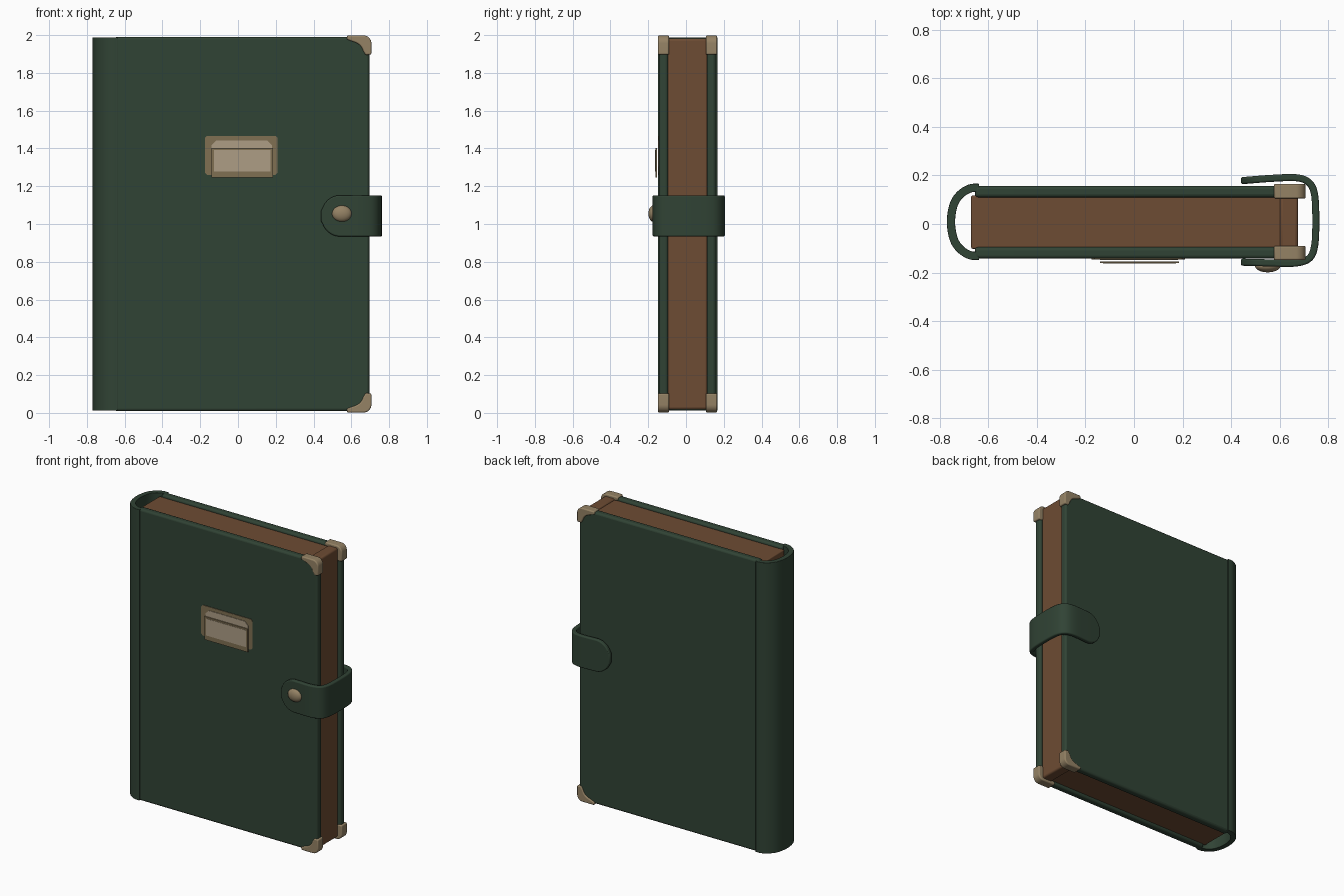
import bpy, bmesh, math
from mathutils import Vector

if "Cube" in bpy.data.objects:
    bpy.data.objects.remove(bpy.data.objects["Cube"])


def material(name, rgb):
    m = bpy.data.materials.new(name)
    m.diffuse_color = (*rgb, 1)
    m.use_nodes = True
    m.node_tree.nodes["Principled BSDF"].inputs["Base Color"].default_value = m.diffuse_color
    return m


GREEN = material("dark green leather", (0.030, 0.056, 0.035))
BROWN = material("brown pages", (0.155, 0.072, 0.033))
BRASS = material("aged brass", (0.30, 0.225, 0.13))
DARK = material("dark brass", (0.215, 0.16, 0.085))
PAPER = material("label paper", (0.42, 0.34, 0.235))


def finish(name, bm, mat, bevel=0.0, segs=3):
    bmesh.ops.recalc_face_normals(bm, faces=bm.faces[:])
    me = bpy.data.meshes.new(name)
    bm.to_mesh(me)
    bm.free()
    ob = bpy.data.objects.new(name, me)
    bpy.context.collection.objects.link(ob)
    me.materials.append(mat)
    if bevel:
        b = ob.modifiers.new("bevel", "BEVEL")
        b.width, b.segments = bevel, segs
        b.limit_method, b.angle_limit = "ANGLE", math.radians(50)
    bpy.ops.object.select_all(action="DESELECT")
    ob.select_set(True)
    bpy.context.view_layer.objects.active = ob
    bpy.ops.object.shade_smooth_by_angle(angle=math.radians(40))
    return ob


def prism(name, outline, y0, y1, mat, bevel=0.0):
    """Extrude an x-z outline from y0 to y1."""
    bm = bmesh.new()
    f = bm.faces.new([bm.verts.new((x, y0, z)) for x, z in outline])
    ext = bmesh.ops.extrude_face_region(bm, geom=[f])["geom"]
    vs = [v for v in ext if isinstance(v, bmesh.types.BMVert)]
    bmesh.ops.translate(bm, verts=vs, vec=(0, y1 - y0, 0))
    return finish(name, bm, mat, bevel)


def rect(x0, x1, z0, z1):
    return [(x0, z0), (x1, z0), (x1, z1), (x0, z1)]


def arc(cx, cz, r, a0, a1, n=8):
    return [(cx + r * math.cos(math.radians(a0 + (a1 - a0) * i / n)),
             cz + r * math.sin(math.radians(a0 + (a1 - a0) * i / n))) for i in range(n + 1)]


def smooth_path(pts, n=16):
    """Catmull-Rom curve through the points."""
    p = [Vector(q) for q in pts]
    p = [2 * p[0] - p[1]] + p + [2 * p[-1] - p[-2]]
    out = []
    for a, b, c, d in zip(p, p[1:], p[2:], p[3:]):
        for i in range(n):
            t = i / n
            out.append(0.5 * (2 * b + (c - a) * t + (2 * a - 5 * b + 4 * c - d) * t * t
                              + (3 * b - a - 3 * c + d) * t ** 3))
    return out + [p[-2]]


def ribbon(name, pts, thick, zc, half, mat, round_r=0.0, bevel=0.01):
    """Bent band following an x-y path, optionally with round ends."""
    path = smooth_path(pts)
    s = [0.0]
    for a, b in zip(path, path[1:]):
        s.append(s[-1] + (b - a).length)
    bm = bmesh.new()
    rings = []
    for i, p in enumerate(path):
        t = (path[min(i + 1, len(path) - 1)] - path[max(i - 1, 0)]).normalized()
        n = Vector((-t.y, t.x)) * thick / 2
        e = min(s[i], s[-1] - s[i])
        h = half
        if e < round_r:
            h = half * max(0.25, math.sqrt(1 - (1 - e / round_r) ** 2))
        rings.append([bm.verts.new((*(p + n * k), zc + h * v))
                      for k, v in ((-1, -1), (1, -1), (1, 1), (-1, 1))])
    for a, b in zip(rings, rings[1:]):
        for j in range(4):
            bm.faces.new((a[j], a[(j + 1) % 4], b[(j + 1) % 4], b[j]))
    bm.faces.new(rings[0])
    bm.faces.new(rings[-1])
    return finish(name, bm, mat, bevel)


# covers with rounded outer corners
cover = ([(-0.655, 0.01)] + arc(0.655, 0.05, 0.04, -90, 0)
         + arc(0.655, 1.95, 0.04, 0, 90) + [(-0.655, 1.99)])
prism("front_cover", cover, -0.142, -0.095, GREEN, 0.013)
prism("back_cover", cover, 0.11, 0.157, GREEN, 0.013)

# page block and its fore edge
prism("page_block", rect(-0.67, 0.61, 0.03, 1.972), -0.102, 0.117, BROWN, 0.006)
prism("fore_edge", rect(0.60, 0.675, 0.018, 1.982), -0.10, 0.115, BROWN, 0.012)

# hollow rounded spine
half_spine = [(-0.637, 0.14), (-0.675, 0.137), (-0.715, 0.112), (-0.742, 0.07)]
spine = ([(x, 0.009 + y) for x, y in half_spine] + [(-0.753, 0.009)]
         + [(x, 0.009 - y) for x, y in reversed(half_spine)])
ribbon("spine", spine, 0.034, 1.0, 0.988, GREEN, bevel=0.012)

# corner caps on both covers, top and bottom
cap = ([(0.575, 1.978), (0.578, 1.998)] + arc(0.665, 1.957, 0.041, 90, 0)
       + [(0.706, 1.897), (0.675, 1.895)] + arc(0.60, 1.90, 0.065, 15, 75, 6))
for side, y0, y1 in (("front", -0.149, -0.09), ("back", 0.105, 0.165)):
    prism(side + "_top_corner_cap", cap, y0, y1, BRASS, 0.007)
    prism(side + "_bottom_corner_cap", [(x, 2 - z) for x, z in cap], y0, y1, BRASS, 0.007)

# closing strap with round ends
strap = [(0.44, -0.157), (0.56, -0.16), (0.66, -0.161), (0.72, -0.142), (0.743, -0.09),
         (0.748, 0.01), (0.743, 0.12), (0.72, 0.17), (0.67, 0.19), (0.57, 0.188), (0.44, 0.178)]
ribbon("strap", strap, 0.029, 1.043, 0.109, GREEN, round_r=0.10, bevel=0.01)

# strap button
bm = bmesh.new()
bmesh.ops.create_uvsphere(bm, u_segments=24, v_segments=14, radius=1)
for v in bm.verts:
    v.co = Vector((0.55 + v.co.x * 0.052, -0.173 + v.co.y * 0.026, 1.055 + v.co.z * 0.043))
finish("strap_button", bm, BRASS)


# label: backing plate, paper and raised holder
def clipped(x0, x1, z0, z1, c):
    return [(x0 + c, z0), (x1 - c, z0), (x1, z0 + c), (x1, z1 - c),
            (x1 - c, z1), (x0 + c, z1), (x0, z1 - c), (x0, z0 + c)]


prism("label_plate", clipped(-0.175, 0.21, 1.26, 1.467, 0.012), -0.146, -0.140, DARK)
prism("label_paper", clipped(-0.14, 0.18, 1.28, 1.443, 0.025), -0.149, -0.145, PAPER)
prism("label_holder", rect(-0.14, 0.185, 1.245, 1.402), -0.161, -0.154, DARK)
prism("label_card", rect(-0.127, 0.173, 1.277, 1.392), -0.163, -0.160, PAPER)
